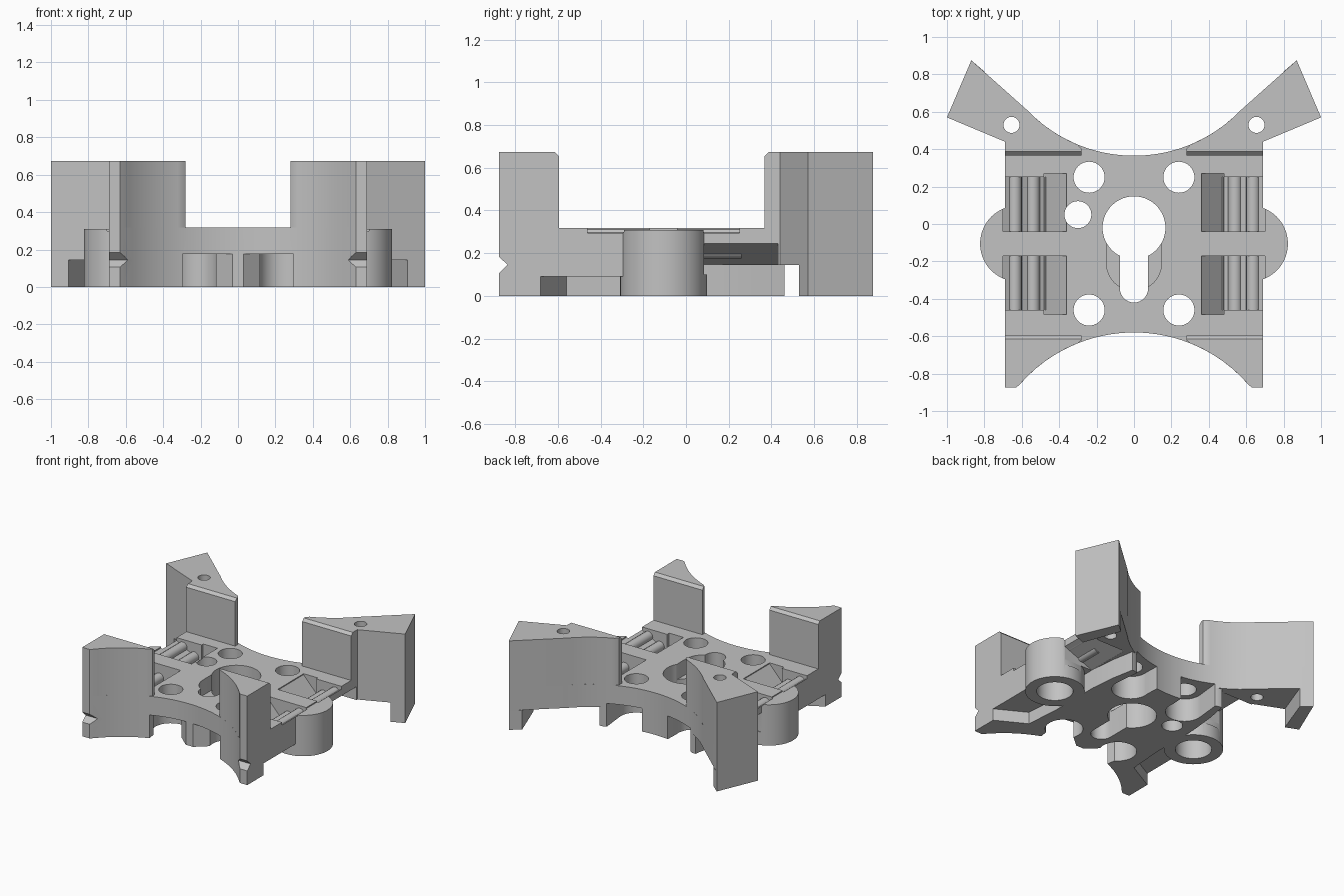
import bpy, bmesh, math

if "Cube" in bpy.data.objects:
    bpy.data.objects.remove(bpy.data.objects["Cube"])

grey = bpy.data.materials.new("mid_grey")
grey.use_nodes = True
grey.diffuse_color = (0.54, 0.54, 0.54, 1)
grey.node_tree.nodes["Principled BSDF"].inputs["Base Color"].default_value = (0.54, 0.54, 0.54, 1)

TOP, UNDER, TALL = 0.317, 0.145, 0.673


def prism(name, pts, lo, hi, axis="z", bevel_y=None):
    """Extrude a 2D outline along an axis; optionally chamfer the top edge at one y."""
    place = {"z": lambda a, b, t: (a, b, t),
             "y": lambda a, b, t: (a, t, b),
             "x": lambda a, b, t: (t, a, b)}[axis]
    bm = bmesh.new()
    rings = [[bm.verts.new(place(a, b, t)) for a, b in pts] for t in (lo, hi)]
    n = len(pts)
    bm.faces.new(rings[0][::-1])
    bm.faces.new(rings[1])
    for i in range(n):
        j = (i + 1) % n
        bm.faces.new((rings[0][i], rings[0][j], rings[1][j], rings[1][i]))
    bmesh.ops.recalc_face_normals(bm, faces=bm.faces)
    if bevel_y is not None:
        edges = [e for e in bm.edges
                 if all(abs(v.co.y - bevel_y) < 1e-4 and abs(v.co.z - hi) < 1e-4 for v in e.verts)]
        bmesh.ops.bevel(bm, geom=edges, offset=0.02, segments=1, affect="EDGES")
    me = bpy.data.meshes.new(name)
    bm.to_mesh(me)
    bm.free()
    me.materials.append(grey)
    ob = bpy.data.objects.new(name, me)
    bpy.context.scene.collection.objects.link(ob)
    return ob


def arc(x, y, r, a0, a1, n):
    angles = [math.radians(a0 + (a1 - a0) * i / n) for i in range(n + 1)]
    return [(x + r * math.cos(a), y + r * math.sin(a)) for a in angles]


def circle(x, y, r, n=40):
    return arc(x, y, r, 0, 360, n)[:-1]


def capsule(y0, y1, r):
    return arc(0, y1, r, 0, 180, 16) + arc(0, y0, r, 180, 360, 16)


def flip(pts, s):
    return [(s * x, y) for x, y in pts]


def whole(half):
    """Close a half outline (x >= 0) with its mirror image."""
    return half + [(-x, y) for x, y in reversed(half) if x > 1e-5]


def steps(x0, x1, n=14):
    return [x0 + (x1 - x0) * i / n for i in range(n + 1)]


def front_arch(x0, x1):
    return [(x, -1.39 + math.sqrt(0.81 ** 2 - x * x)) for x in steps(x0, x1)]


def back_arch(x0, x1):
    return [(x, 1.155 - math.sqrt(0.79 ** 2 - x * x)) for x in steps(x0, x1)]


def cut(ob, cutters):
    for c in cutters:
        m = ob.modifiers.new("cut", "BOOLEAN")
        m.operation, m.solver, m.object = "DIFFERENCE", "EXACT", c
    dg = bpy.context.evaluated_depsgraph_get()
    me = bpy.data.meshes.new_from_object(ob.evaluated_get(dg))
    ob.modifiers.clear()
    ob.data = me


# Outlines
foot = [(0.63, -0.875), (0.69, -0.875)]
wing = [(0.69, 0.44), (1.0, 0.57), (0.87, 0.875)]
plate_half = front_arch(0, 0.61) + foot + wing + back_arch(0.57, 0)
core_half = (front_arch(0, 0.61) + foot
             + [(0.69, -0.68), (0.47, -0.56), (0.45, -0.3), (0.45, 0.1), (0.43, 0.3), (0.40, 0.46)]
             + back_arch(0.37, 0))
shelf_half = front_arch(0, 0.61) + foot + [(0.69, -0.2), (0, -0.2)]

# Main body parts
plate = prism("plate", whole(plate_half), UNDER, TOP)
core = prism("lower_core", whole(core_half), 0, UNDER)
shelf = prism("front_shelf", whole(shelf_half), 0.09, UNDER)
posts, lobes = [], []
for s, side in ((1, "left"), (-1, "right")):
    back = back_arch(0.3, 0.57) + wing[::-1] + [(0.69, 0.367), (0.28, 0.367), (0.28, 0.4)]
    posts.append(prism("back_post_" + side, flip(back, s), TOP, TALL, bevel_y=0.367))
    front = front_arch(0.3, 0.61) + foot + [(0.69, -0.595), (0.28, -0.595), (0.28, -0.62)]
    prism("front_post_" + side, flip(front, s), TOP, TALL, bevel_y=-0.595)
    leg = [(1.0, 0.57), (0.87, 0.875), (0.80, 0.815), (0.905, 0.53)]
    prism("back_leg_" + side, flip(leg, s), 0, UNDER)
    lobes.append(prism("side_lobe_" + side, circle(s * 0.62, -0.105, 0.203, 56), 0, TOP - 0.008))

# Cutters: bores below the plate that open through the front and back walls
bores, holes, wells, vents = [], [], [], []
for s in (1, -1):
    front_bore = arc(0.24, -0.46, 0.13, -60, 200, 28) + [(0.008, -0.6), (0.008, -0.75), (0.28, -0.75)]
    back_bore = arc(0.24, 0.25, 0.13, 170, 370, 24) + [(0.34, 0.55), (0.10, 0.55)]
    for outline in (front_bore, back_bore):
        bores.append(prism("cut_bore", flip(outline, s), -0.5, 0.175))
    holes += [prism("cut_hole", circle(s * 0.24, y, 0.083), 0.1, 0.9) for y in (0.25, -0.46)]
    wells.append(prism("cut_lobe_well", circle(s * 0.62, -0.105, 0.125), -0.4, 0.2))

# Cutters: keyhole with its recess, extra hole, wing holes and tip notches
through = [prism("cut_keyhole", circle(0, -0.02, 0.168, 56), -1, 1),
           prism("cut_slot", capsule(-0.345, -0.05, 0.075), -1.1, 1.1),
           prism("cut_recess", capsule(-0.21, 0.0, 0.147), 0.2, 1.2),
           prism("cut_extra", circle(-0.30, 0.05, 0.072), -0.8, 0.8)]
wing_holes = [prism("cut_wing_hole", circle(s * 0.655, 0.53, 0.043, 28), -1, 1) for s in (1, -1)]
notch = [(-0.93, 0.235), (-0.835, 0.145), (-0.93, 0.055)]
notches = [prism("cut_notch", notch, x, x + 0.19, "x") for x in (0.56, -0.75)]

# Cutters: vent pockets with a steep inner wall and a floor rising outward
for s in (1, -1):
    for y0, y1, b0, b1 in ((-0.485, -0.17, -0.46, -0.17), (-0.04, 0.27, -0.04, 0.25)):
        wall = [(0.36, 0.4), (0.36, 0.31), (0.48, 0.18), (0.48, 0.4)]
        vents.append(prism("cut_vent", flip(wall, s), y0, y1, "y"))
        floor = [(0.47, 0.41), (0.47, 0.18), (0.7, 0.30), (0.7, 0.41)]
        vents.append(prism("cut_floor", flip(floor, s), b0, b1, "y"))
        # Rounded bars half sunk in the sloped floor
        for x, z in ((0.54, 0.213), (0.637, 0.262)):
            prism("vent_bar", circle(s * x, z, 0.037, 16), b0 - 0.01, b1 + 0.01, "y")
    # Sloped undercut below the back vents
    under = [(0.45, 0.1), (0.45, 0.146), (0.69, 0.245), (0.75, 0.245), (0.75, 0.1)]
    vents.append(prism("cut_under", flip(under, s), 0.085, 0.43, "y"))

cut(plate, bores + holes + through + wing_holes + notches + wells + vents)
cut(core, bores + through + notches + wells)
cut(shelf, bores + through + notches + wells)
for post, hole in zip(posts, wing_holes):
    cut(post, [hole])
for lobe, well in zip(lobes, wells):
    cut(lobe, [well] + vents)

for c in bores + holes + through + wing_holes + notches + wells + vents:
    bpy.data.objects.remove(c)

# Smooth curved walls, keep corners sharp
for ob in bpy.data.objects:
    ob.select_set(ob.type == "MESH" and grey.name in ob.data.materials)
    if ob.select_get():
        bpy.context.view_layer.objects.active = ob
bpy.ops.object.shade_smooth_by_angle(angle=math.radians(30))
